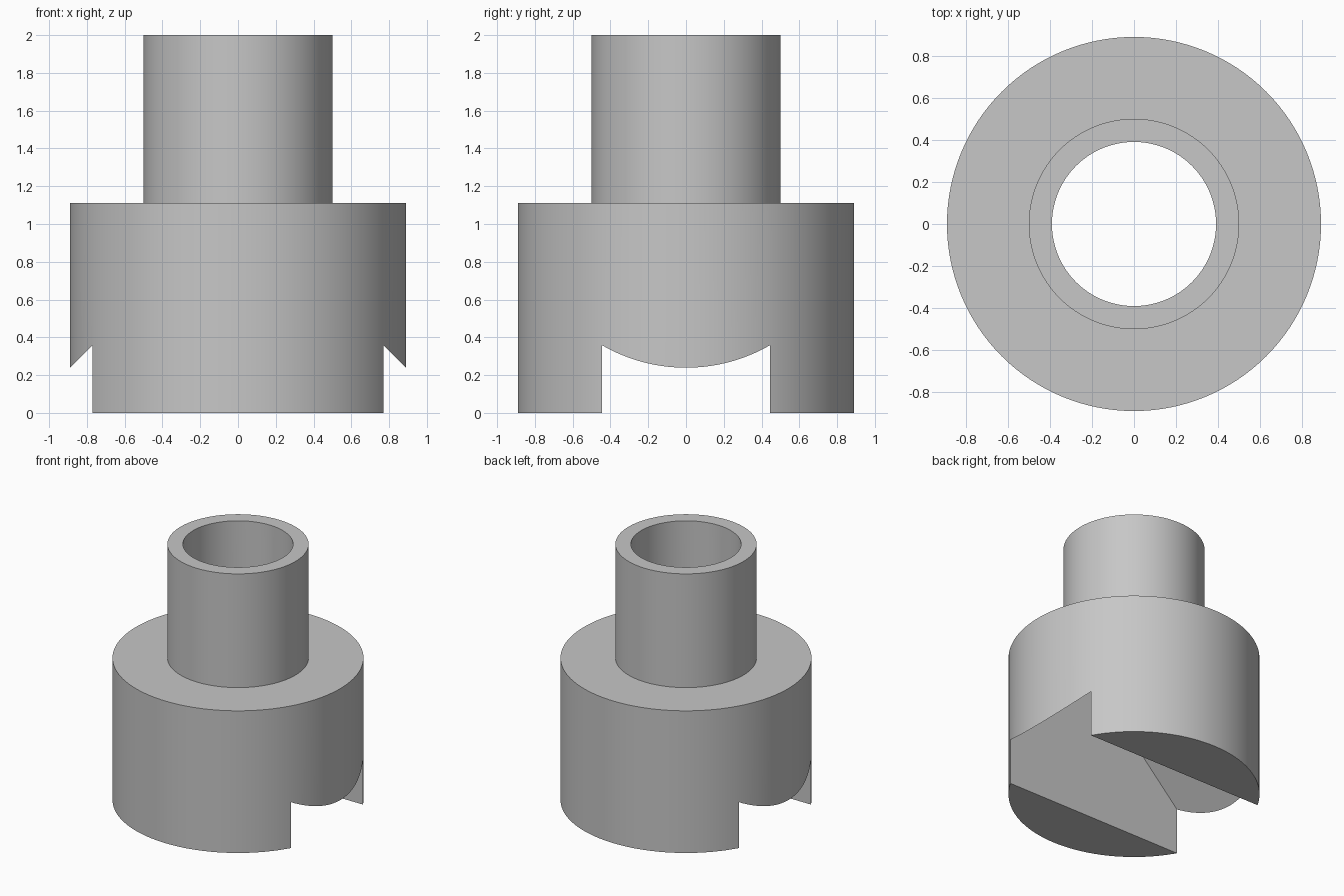
import bpy, bmesh, math

if "Cube" in bpy.data.objects:
    bpy.data.objects.remove(bpy.data.objects["Cube"])

SEG = 128
R_BODY, R_NECK, R_BORE = 0.889, 0.5, 0.39
Z_SHOULDER, Z_TOP = 1.111, 2.0
SLOT_HALF, RIDGE = 0.444, 1.128

grey = bpy.data.materials.new("grey")
grey.diffuse_color = (0.57, 0.57, 0.57, 1)
grey.use_nodes = True
grey.node_tree.nodes["Principled BSDF"].inputs["Base Color"].default_value = grey.diffuse_color


def make_object(name, bm):
    bmesh.ops.recalc_face_normals(bm, faces=bm.faces[:])
    mesh = bpy.data.meshes.new(name)
    bm.to_mesh(mesh)
    bm.free()
    mesh.materials.append(grey)
    obj = bpy.data.objects.new(name, mesh)
    bpy.context.collection.objects.link(obj)
    return obj


# Stepped collar: closed wall profile revolved round z, leaving the bore open
profile = [(R_BORE, 0), (R_BODY, 0), (R_BODY, Z_SHOULDER),
           (R_NECK, Z_SHOULDER), (R_NECK, Z_TOP), (R_BORE, Z_TOP)]
bm = bmesh.new()
rings = []
for i in range(SEG):
    a = 2 * math.pi * i / SEG
    rings.append([bm.verts.new((r * math.cos(a), r * math.sin(a), z)) for r, z in profile])
for i in range(SEG):
    a, b = rings[i], rings[(i + 1) % SEG]
    for j in range(len(profile)):
        k = (j + 1) % len(profile)
        bm.faces.new((a[j], b[j], b[k], a[k]))
collar = make_object("collar", bm)

# Slot cutter: gable-shaped prism, roof falling at 45 degrees to both sides
bm = bmesh.new()
gable = [(-1, -0.2), (1, -0.2), (1, RIDGE - 1), (0, RIDGE), (-1, RIDGE - 1)]
face = bm.faces.new([bm.verts.new((x, -SLOT_HALF, z)) for x, z in gable])
ext = bmesh.ops.extrude_face_region(bm, geom=[face])
bmesh.ops.translate(bm, vec=(0, 2 * SLOT_HALF, 0),
                    verts=[g for g in ext["geom"] if isinstance(g, bmesh.types.BMVert)])
cutter = make_object("slot_cutter", bm)
cutter.hide_render = True
cutter.hide_set(True)

# Cut the slot, then smooth the round walls
mod = collar.modifiers.new("slot", 'BOOLEAN')
mod.operation = 'DIFFERENCE'
mod.solver = 'EXACT'
mod.object = cutter
bpy.context.view_layer.objects.active = collar
collar.select_set(True)
bpy.ops.object.modifier_apply(modifier=mod.name)
bpy.ops.object.shade_smooth_by_angle(angle=math.radians(30))
bpy.data.objects.remove(cutter)
